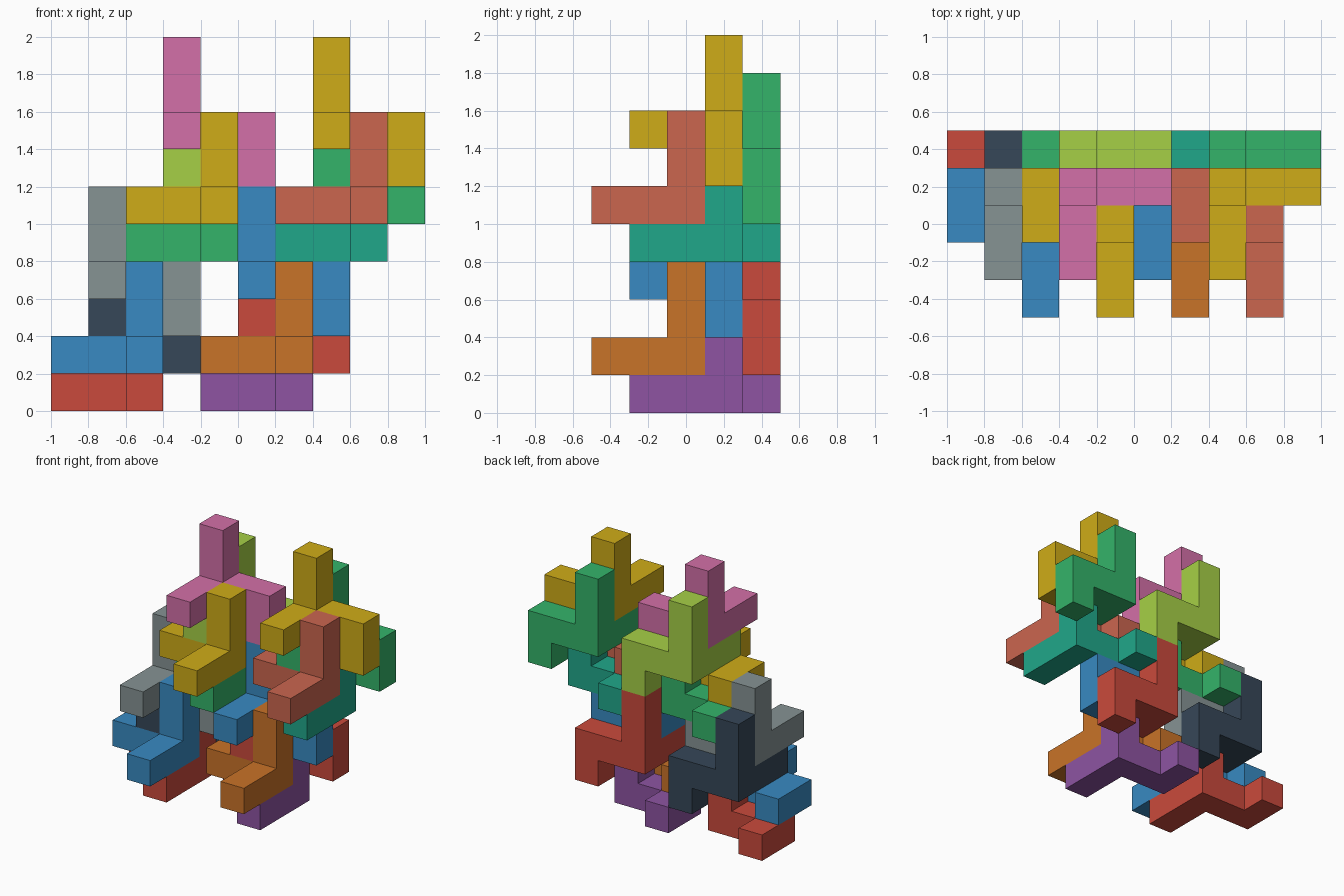
import bpy, bmesh
from mathutils import Vector

if "Cube" in bpy.data.objects:
    bpy.data.objects.remove(bpy.data.objects["Cube"])

CELL = 0.2
ORIGIN = Vector((-1.0, -0.5, 0.0))

# The same eight-cube piece in two orientations: corner, three arms, end bump
HANGING = [(0, 0, 0), (1, 0, 0), (2, 0, 0), (2, 0, -1),
           (0, -1, 0), (0, -2, 0), (0, 0, 1), (0, 0, 2)]
STANDING = [(0, 0, 0), (-1, 0, 0), (-2, 0, 0), (-2, 1, 0),
            (0, -1, 0), (0, -2, 0), (0, 0, 1), (0, 0, 2)]

COLOURS = {
    "red": (202, 74, 60), "blue": (56, 138, 194), "charcoal": (54, 71, 88),
    "grey": (134, 147, 148), "purple": (142, 84, 162), "orange": (201, 115, 40),
    "green": (52, 180, 106), "gold": (207, 172, 24), "lime": (166, 208, 70),
    "pink": (212, 112, 168), "teal": (32, 167, 138), "salmon": (203, 102, 79),
}


def linear(c):
    c /= 255
    return c / 12.92 if c <= 0.04045 else ((c + 0.055) / 1.055) ** 2.4


def material(colour):
    mat = bpy.data.materials.get(colour)
    if not mat:
        mat = bpy.data.materials.new(colour)
        mat.diffuse_color = (*[linear(c) for c in COLOURS[colour]], 1)
        mat.use_nodes = True
        mat.node_tree.nodes["Principled BSDF"].inputs["Base Color"].default_value = mat.diffuse_color
    return mat


def piece(name, colour, shape, corner):
    cells = set(shape)
    bm = bmesh.new()
    for cell in shape:
        middle = Vector(cell) + Vector((0.5, 0.5, 0.5))
        for axis in range(3):
            for sign in (-1, 1):
                n = Vector((0, 0, 0))
                n[axis] = sign
                if tuple(int(a + b) for a, b in zip(cell, n)) in cells:
                    continue  # face shared with a neighbouring cube
                u = Vector((0, 0, 0))
                u[(axis + 1) % 3] = 1
                v = n.cross(u)
                bm.faces.new([bm.verts.new((middle + (n + a * u + b * v) / 2) * CELL)
                              for a, b in ((-1, -1), (1, -1), (1, 1), (-1, 1))])
    # Weld the outer skin and merge flat neighbours
    bmesh.ops.remove_doubles(bm, verts=bm.verts, dist=0.001)
    bmesh.ops.dissolve_limit(bm, angle_limit=0.01, verts=bm.verts, edges=bm.edges)
    mesh = bpy.data.meshes.new(name)
    bm.to_mesh(mesh)
    bm.free()
    mesh.materials.append(material(colour))
    obj = bpy.data.objects.new(name, mesh)
    obj.location = ORIGIN + Vector(corner) * CELL
    bpy.context.collection.objects.link(obj)


# Four nested pieces make a stack; stacks repeat sideways and upwards
STACK = [("base", STANDING, (2, 3, 0)), ("front", STANDING, (2, 2, 1)),
         ("back", HANGING, (1, 4, 2)), ("top", HANGING, (1, 3, 3))]
PALETTE = {
    (0, 0): ("red", "blue", "charcoal", "grey"),
    (0, 1): ("purple", "orange", "red", "blue"),
    (1, 0): ("green", "gold", "lime", "pink"),
    (1, 1): ("teal", "salmon", "green", "gold"),
}
for (level, col), colours in PALETTE.items():
    where = ("lower", "upper")[level] + "_" + ("left", "right")[col]
    for (part, shape, (x, y, z)), colour in zip(STACK, colours):
        piece(f"{where}_{part}_piece", colour, shape,
              (x + 4 * col + 2 * level, y, z + 4 * level))
